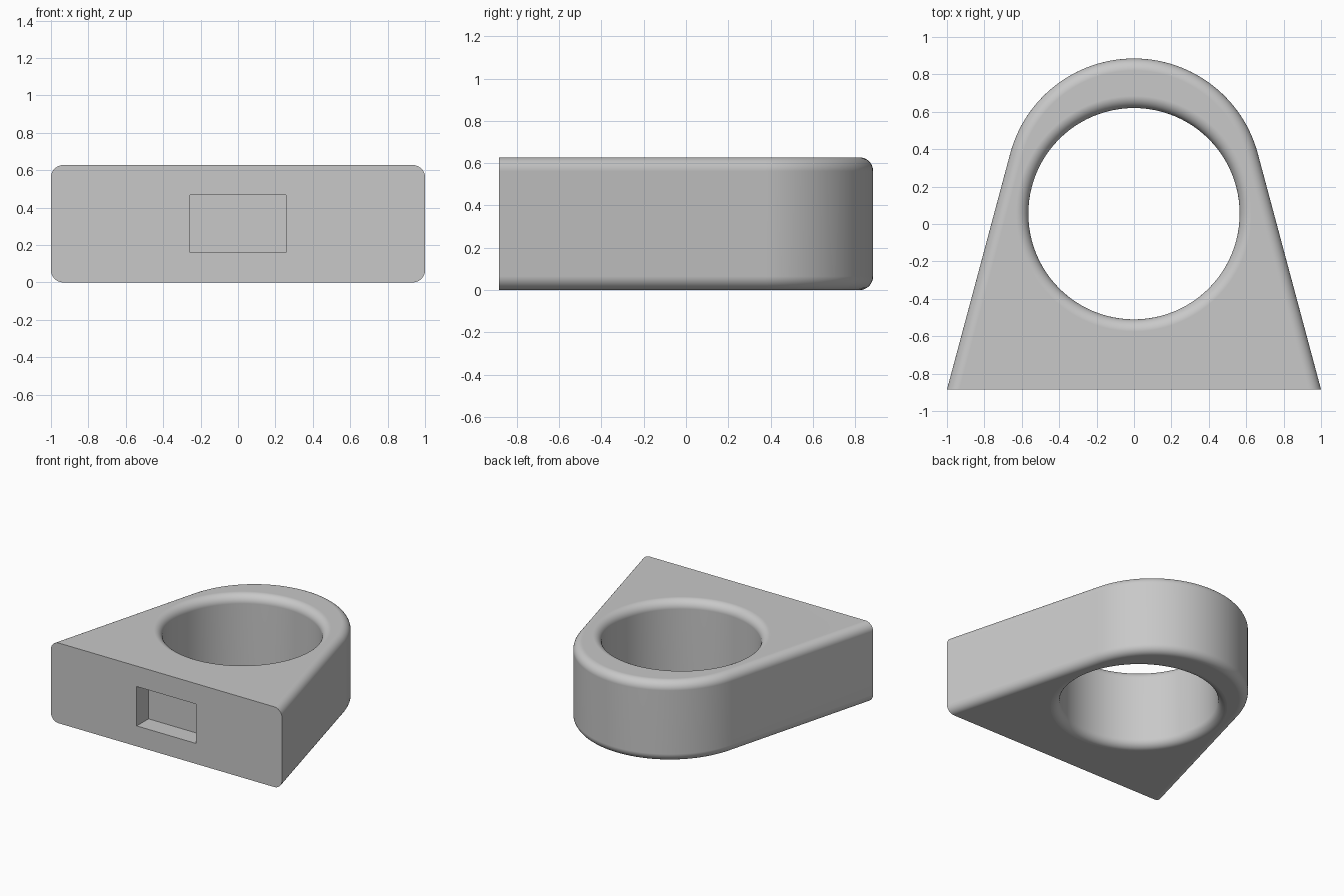
import bpy, bmesh, math
from math import sin, cos, pi, radians

cube = bpy.data.objects.get("Cube")
if cube:
    bpy.data.objects.remove(cube, do_unlink=True)

HEIGHT = 0.628
HALF_DEPTH = 0.885
FILLET = 0.065
HOLE_RADIUS = 0.565
HOLE_Y = 0.055
TAPER = radians(15)

grey = bpy.data.materials.new("light grey")
grey.use_nodes = True
colour = (0.58, 0.58, 0.58, 1)
grey.diffuse_color = colour
grey.node_tree.nodes["Principled BSDF"].inputs["Base Color"].default_value = colour


def make_object(name, bm):
    bmesh.ops.recalc_face_normals(bm, faces=bm.faces)
    mesh = bpy.data.meshes.new(name)
    bm.to_mesh(mesh)
    bm.free()
    mesh.materials.append(grey)
    obj = bpy.data.objects.new(name, mesh)
    bpy.context.collection.objects.link(obj)
    return obj


# Body: tapered sides running tangent into a round back
radius = (cos(TAPER) - 2 * HALF_DEPTH * sin(TAPER)) / (1 - sin(TAPER))
centre_y = HALF_DEPTH - radius
outline = [(-1, -HALF_DEPTH), (1, -HALF_DEPTH)]
steps = 56
for i in range(steps + 1):
    a = TAPER + (pi - 2 * TAPER) * i / steps
    outline.append((radius * cos(a), centre_y + radius * sin(a)))

bm = bmesh.new()
base = bm.faces.new([bm.verts.new((x, y, 0)) for x, y in outline])
top = bmesh.ops.extrude_face_region(bm, geom=[base])["geom"]
bmesh.ops.translate(bm, vec=(0, 0, HEIGHT),
                    verts=[g for g in top if isinstance(g, bmesh.types.BMVert)])
bmesh.ops.recalc_face_normals(bm, faces=bm.faces)

# Rounded rims on the sides and back; the front stays square
rims = []
for e in bm.edges:
    a, b = (v.co for v in e.verts)
    on_front = max(a.y, b.y) < -HALF_DEPTH + 0.001
    if abs(a.z - b.z) < 0.001 and not on_front:
        rims.append(e)
bmesh.ops.bevel(bm, geom=rims, offset=FILLET, offset_type='OFFSET',
                segments=8, profile=0.5, affect='EDGES', clamp_overlap=False)
body = make_object("ring_block", bm)

# Hole cutter: a turned profile that flares at both ends
flare = HOLE_RADIUS + FILLET
upper = []
for i in range(9):
    a = pi / 2 * i / 8
    upper.append((flare - FILLET * cos(a), HEIGHT - FILLET + FILLET * sin(a)))
upper += [(flare, HEIGHT + 0.1), (0, HEIGHT + 0.1)]
profile = [(r, HEIGHT - z) for r, z in reversed(upper)] + upper
bm = bmesh.new()
points = [bm.verts.new((r, HOLE_Y, z)) for r, z in profile]
edges = [bm.edges.new(pair) for pair in zip(points, points[1:])]
bmesh.ops.spin(bm, geom=points + edges, cent=(0, HOLE_Y, 0), axis=(0, 0, 1),
               angle=2 * pi, steps=96)
bmesh.ops.remove_doubles(bm, verts=bm.verts, dist=0.0001)
hole_cutter = make_object("hole_cutter", bm)

# Pocket cutter: shallow rectangular recess in the front
bm = bmesh.new()
bmesh.ops.create_cube(bm, size=1)
bmesh.ops.scale(bm, vec=(0.514, 0.29, 0.308), verts=bm.verts)
bmesh.ops.translate(bm, vec=(0, -HALF_DEPTH, HEIGHT / 2), verts=bm.verts)
pocket_cutter = make_object("pocket_cutter", bm)

# Cut the body, then discard the cutters
bpy.ops.object.select_all(action='DESELECT')
body.select_set(True)
bpy.context.view_layer.objects.active = body
for cutter in (hole_cutter, pocket_cutter):
    cutter.hide_render = True
    mod = body.modifiers.new(cutter.name, 'BOOLEAN')
    mod.operation = 'DIFFERENCE'
    mod.solver = 'EXACT'
    mod.object = cutter
    bpy.ops.object.modifier_apply(modifier=mod.name)
    bpy.data.objects.remove(cutter, do_unlink=True)

# Smooth curves, flat planes
bpy.ops.object.shade_smooth_by_angle(angle=radians(30))
weighted = body.modifiers.new("flat_planes", 'WEIGHTED_NORMAL')
weighted.keep_sharp = True
